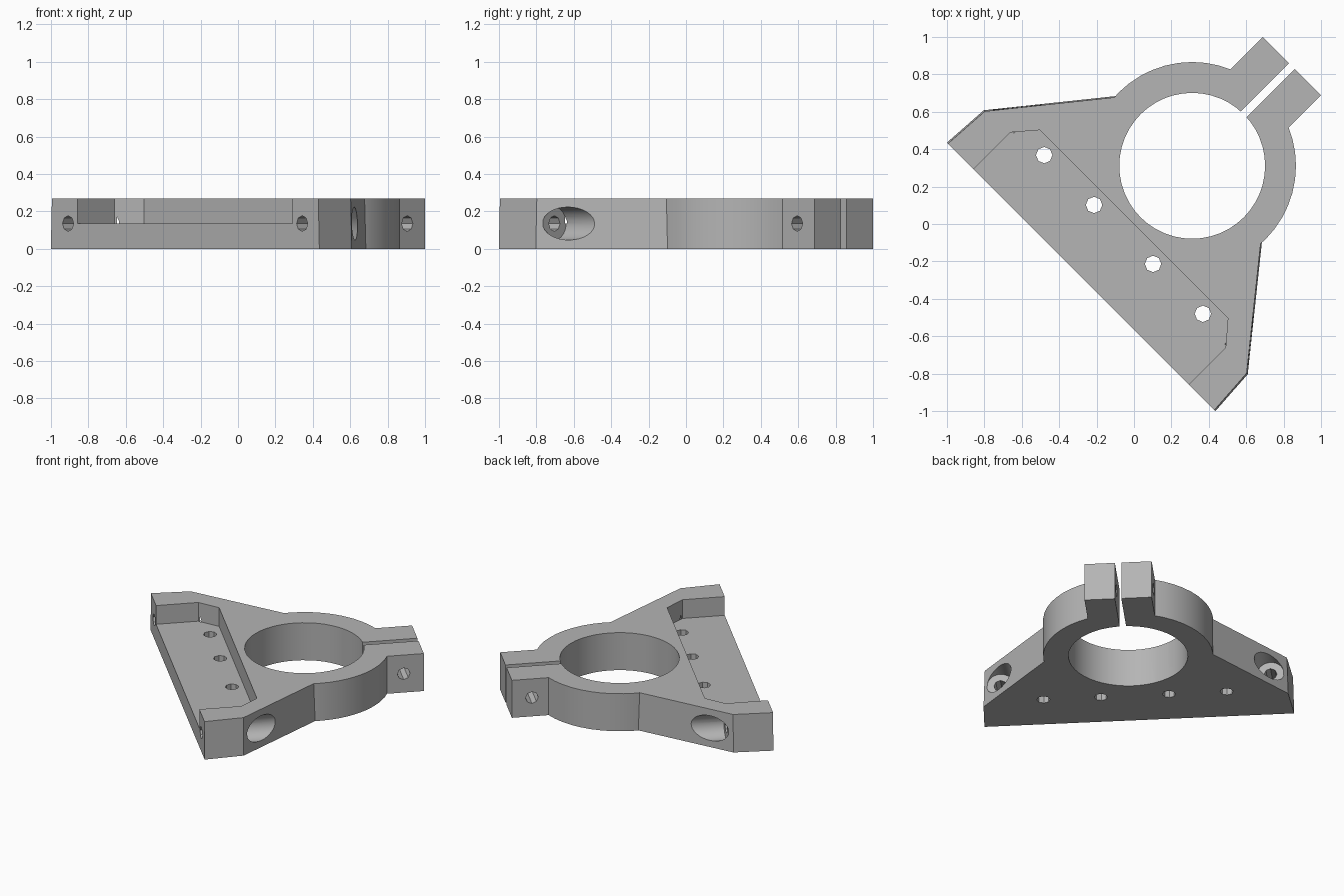
import bpy, bmesh, math
from mathutils import Matrix

if "Cube" in bpy.data.objects:
    bpy.data.objects.remove(bpy.data.objects["Cube"], do_unlink=True)

HEIGHT = 0.27
MID = HEIGHT / 2
RING_U = 0.44          # ring centre along the symmetry axis
BASE_U = -0.40         # flat mounting face

grey = bpy.data.materials.new("machined grey")
grey.use_nodes = True
COLOR = (0.46, 0.46, 0.46, 1)
grey.diffuse_color = COLOR
grey.node_tree.nodes["Principled BSDF"].inputs["Base Color"].default_value = COLOR


def finish(name, bm):
    bmesh.ops.recalc_face_normals(bm, faces=bm.faces)
    mesh = bpy.data.meshes.new(name)
    bm.to_mesh(mesh)
    bm.free()
    mesh.materials.append(grey)
    obj = bpy.data.objects.new(name, mesh)
    bpy.context.collection.objects.link(obj)
    return obj


def plate(name, half, z0, z1, flare=0.0):
    """Extruded outline, mirrored across the axis; flare widens the bottom."""
    outline = half + [(u, -v) for u, v in reversed(half)]
    bm = bmesh.new()
    low = [bm.verts.new((u, v + math.copysign(flare, v), z0)) for u, v in outline]
    top = [bm.verts.new((u, v, z1)) for u, v in outline]
    bm.faces.new(low)
    bm.faces.new(top)
    for i in range(len(low)):
        j = (i + 1) % len(low)
        bm.faces.new((low[i], low[j], top[j], top[i]))
    return finish(name, bm)


def rod(name, radius, length, centre, axis="Z", sides=8):
    turn = {"Z": Matrix(), "U": Matrix.Rotation(math.pi / 2, 4, "Y"),
            "V": Matrix.Rotation(math.pi / 2, 4, "X")}[axis]
    bm = bmesh.new()
    bmesh.ops.create_cone(bm, cap_ends=True, segments=sides, radius1=radius,
                          radius2=radius, depth=length,
                          matrix=Matrix.Translation(centre) @ turn)
    return finish(name, bm)


def combine(body, other, operation):
    mod = body.modifiers.new(operation.lower(), "BOOLEAN")
    mod.operation = operation
    mod.solver = "EXACT"
    mod.object = other
    bpy.context.view_layer.objects.active = body
    bpy.ops.object.modifier_apply(modifier=mod.name)
    bpy.data.objects.remove(other, do_unlink=True)


# Tapered base, round collar and clamp ears
body = plate("clamp_bracket",
             [(BASE_U, 1.007), (-0.138, 0.99), (0.414, 0.545)],
             0, HEIGHT, flare=0.008)
combine(body, rod("collar", 0.555, HEIGHT, (RING_U, 0, MID), sides=48), "UNION")
combine(body, plate("clamp_ears", [(0.9, 0.22), (1.193, 0.22)], 0, HEIGHT), "UNION")

# Shaft bore, clamp slot and recessed shelf
cutters = [
    rod("bore", 0.39, 1, (RING_U, 0, MID), sides=48),
    plate("slot", [(0.6, 0.021), (1.4, 0.021)], -0.1, 0.5),
    plate("shelf", [(-0.6, 0.813), (-0.12, 0.813), (0, 0.71)], MID, 0.5),
    rod("ear_hole", 0.042, 1, (1.06, 0, MID), "V"),
]
# Vertical holes through the shelf
for v in (-0.6, -0.223, 0.223, 0.6):
    cutters.append(rod("shelf_hole", 0.044, 1, (-0.079, v, MID)))
# Counterbored holes through the base corners
for side in (-1, 1):
    cutters.append(rod("base_hole", 0.042, 1, (-0.3, side * 0.885, MID), "U"))
    cutters.append(rod("counterbore", 0.088, 0.6, (0.19, side * 0.885, MID), "U", 32))
for cutter in cutters:
    combine(body, cutter, "DIFFERENCE")

# Turn the symmetry axis onto the diagonal
body.data.transform(Matrix.Rotation(math.pi / 4, 4, "Z"))
bpy.ops.object.select_all(action="DESELECT")
body.select_set(True)
bpy.context.view_layer.objects.active = body
bpy.ops.object.shade_smooth_by_angle(angle=math.radians(25))
